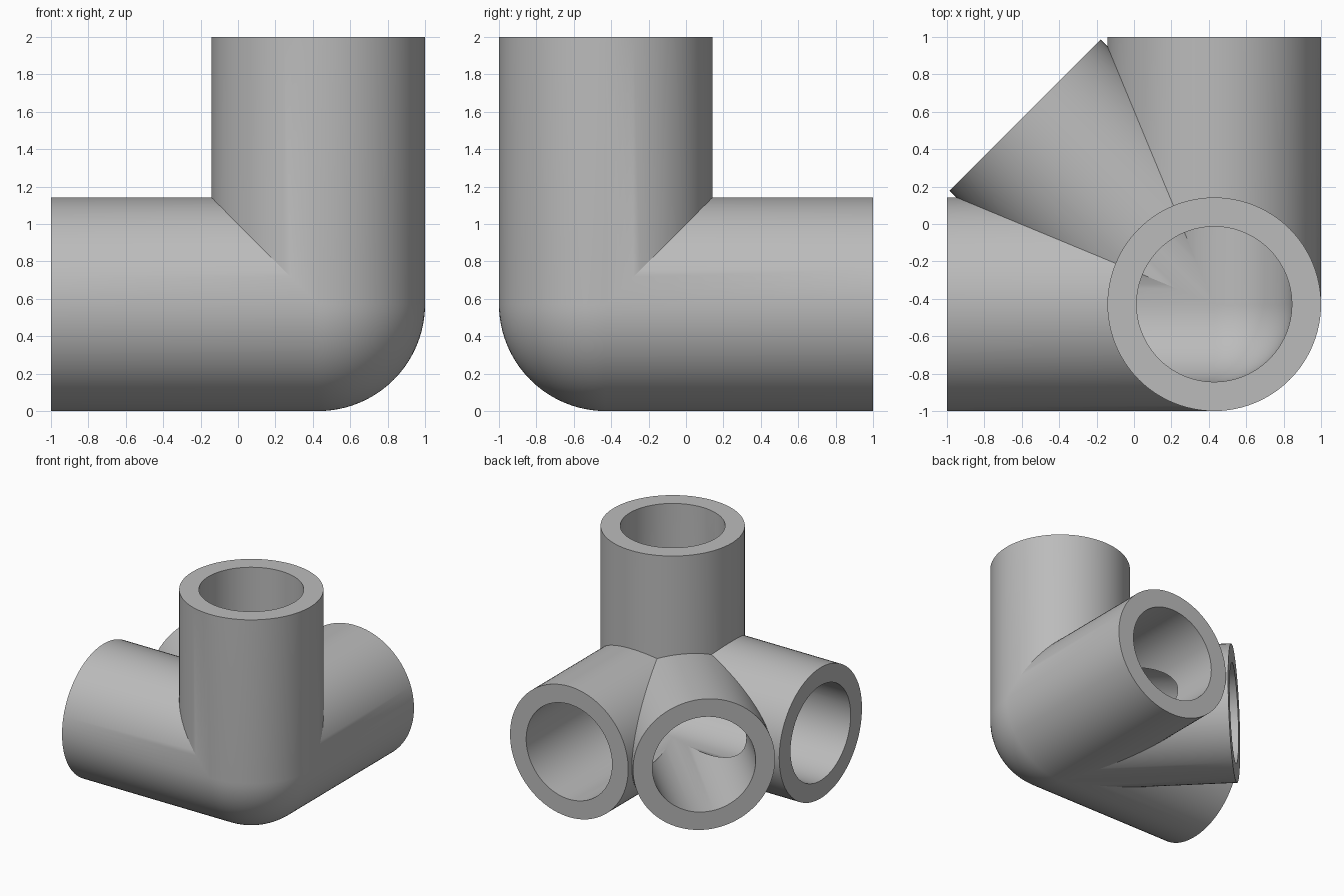
import bpy
import bmesh
from math import sin, cos, pi, radians
from mathutils import Vector

cube = bpy.data.objects.get("Cube")
if cube:
    bpy.data.objects.remove(cube, do_unlink=True)

OUTER, BORE, LENGTH = 0.571, 0.415, 1.429
SEGMENTS = 96
STEP = 2 * pi / SEGMENTS
HUB = Vector((0.429, -0.429, 0.571))
UP = Vector((0, 0, 1))
ARMS = [UP, Vector((-1, 0, 0)), Vector((0, 1, 0)), Vector((-1, 1, 0)).normalized()]

bm = bmesh.new()


def face(*points):
    bm.faces.new([bm.verts.new(HUB + p) for p in points])


def ring(arm, radius):
    """Circle of offsets around an arm's axis."""
    u = Vector((1, 0, 0)) if arm == UP else UP
    v = arm.cross(u)
    return [radius * (u * cos(i * STEP) + v * sin(i * STEP)) for i in range(SEGMENTS)]


def mitre(arm, p):
    """Point where the wall line through p meets the neighbouring arms."""
    cuts = [p.dot(other) / (1 - arm.dot(other)) for other in ARMS if other != arm]
    return p + arm * max(0, *cuts)


def tube_wall(arm, radius):
    points = ring(arm, radius)
    for i, p in enumerate(points):
        q = points[i - 1]
        face(mitre(arm, p), mitre(arm, q), q + arm * LENGTH, p + arm * LENGTH)


def end_rim(arm):
    outer, inner = ring(arm, OUTER), ring(arm, BORE)
    for i in range(SEGMENTS):
        face(*[p + arm * LENGTH for p in (outer[i], outer[i - 1], inner[i - 1], inner[i])])


def round_corner(radius):
    """Eighth of a ball closing the corner opposite the arms."""
    def point(i, j):
        lat, lon = i * STEP, j * STEP
        return radius * Vector((cos(lat) * cos(lon), -cos(lat) * sin(lon), -sin(lat)))

    quarter = SEGMENTS // 4
    for i in range(quarter):
        for j in range(quarter):
            face(point(i, j), point(i, j + 1), point(i + 1, j + 1), point(i + 1, j))


# Outer skin and bores, joined by the flat end rims
for radius in (OUTER, BORE):
    for arm in ARMS:
        tube_wall(arm, radius)
    round_corner(radius)
for arm in ARMS:
    end_rim(arm)

bmesh.ops.remove_doubles(bm, verts=bm.verts, dist=0.0002)
bmesh.ops.recalc_face_normals(bm, faces=bm.faces)
mesh = bpy.data.meshes.new("pipe_connector")
bm.to_mesh(mesh)
bm.free()

connector = bpy.data.objects.new("pipe_connector", mesh)
bpy.context.collection.objects.link(connector)

# Plain grey plastic
grey = bpy.data.materials.new("grey_plastic")
grey.use_nodes = True
colour = (0.5, 0.5, 0.5, 1)
grey.diffuse_color = colour
grey.node_tree.nodes["Principled BSDF"].inputs["Base Color"].default_value = colour
mesh.materials.append(grey)

bpy.ops.object.select_all(action="DESELECT")
connector.select_set(True)
bpy.context.view_layer.objects.active = connector
bpy.ops.object.shade_smooth_by_angle(angle=radians(20))
